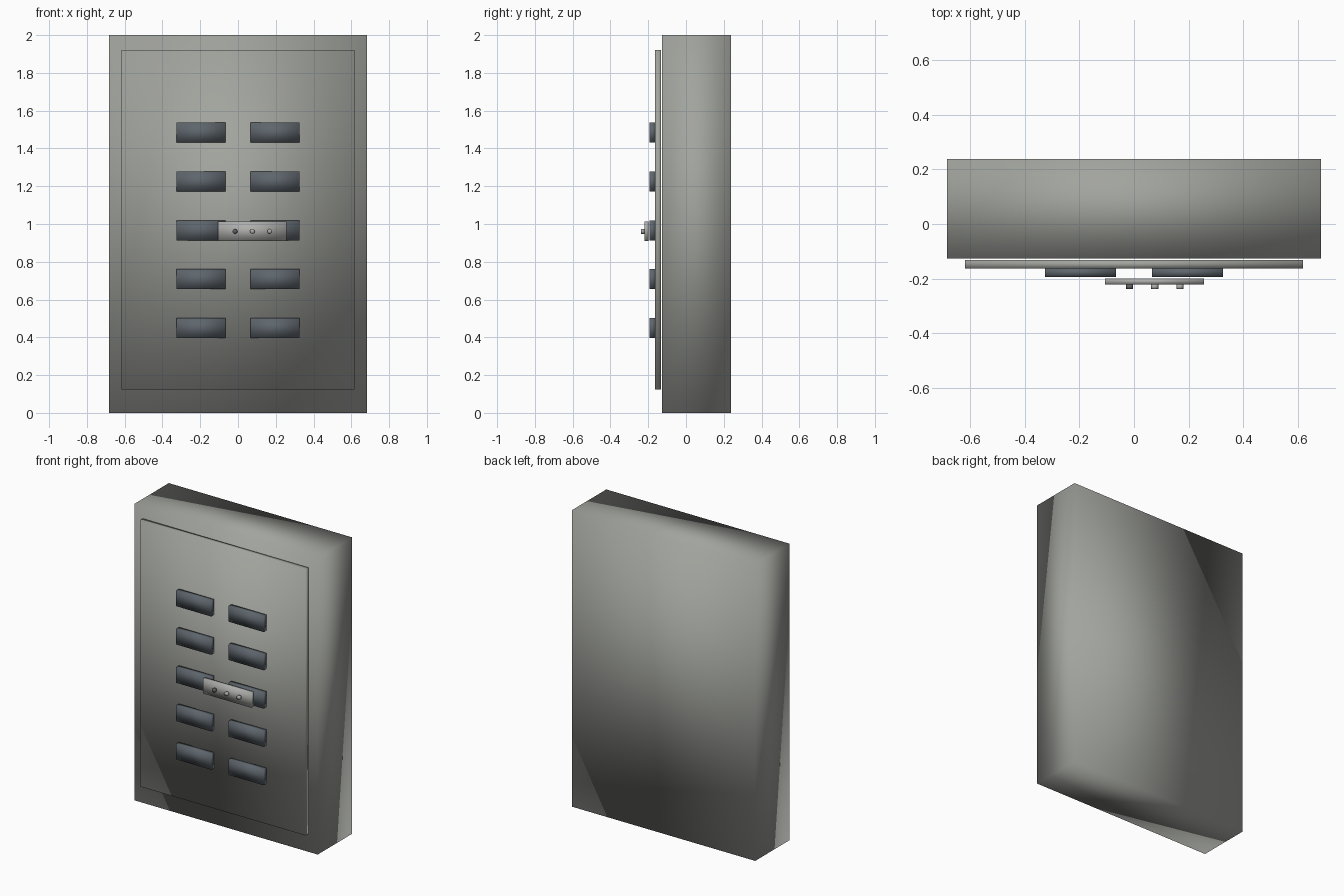
import bpy
import math

cube = bpy.data.objects.get("Cube")
if cube:
    bpy.data.objects.remove(cube, do_unlink=True)


def material(name, colour):
    mat = bpy.data.materials.new(name)
    mat.use_nodes = True
    mat.diffuse_color = (*colour, 1)
    mat.node_tree.nodes["Principled BSDF"].inputs["Base Color"].default_value = (*colour, 1)
    return mat


grey = material("warm grey metal", (0.36, 0.37, 0.34))
slate = material("slate blue", (0.11, 0.13, 0.15))
silver = material("light grey metal", (0.42, 0.42, 0.41))
dark = material("dark grey", (0.12, 0.12, 0.12))


def finish(name, mat):
    obj = bpy.context.object
    obj.name = name
    obj.data.materials.append(mat)
    bpy.ops.object.shade_smooth()
    return obj


def box(name, x, y, z, mat):
    """Softly shaded box spanning the given ranges."""
    spans = (x, y, z)
    bpy.ops.mesh.primitive_cube_add(size=1, location=[(a + b) / 2 for a, b in spans])
    bpy.context.object.scale = [b - a for a, b in spans]
    bpy.ops.object.transform_apply(location=False, rotation=False, scale=True)
    return finish(name, mat)


# Cabinet and its door
box("cabinet_body", (-0.683, 0.683), (-0.126, 0.238), (0, 2), grey)
box("door_panel", (-0.618, 0.618), (-0.163, -0.132), (0.125, 1.92), grey)

# Two columns of vent slats
for row in range(5):
    z = 0.45 + row * 0.2583
    for side, x in (("right", -0.1955), ("left", 0.1955)):
        box(f"vent_slat_{side}_{row + 1}", (x - 0.13, x + 0.13),
            (-0.193, -0.163), (z - 0.053, z + 0.053), slate)

# Small control plate with three round buttons
box("control_plate", (-0.106, 0.256), (-0.221, -0.199), (0.911, 1.012), silver)
for i, mat in enumerate((dark, silver, silver)):
    bpy.ops.mesh.primitive_cylinder_add(
        vertices=16, radius=0.013, depth=0.017,
        location=(-0.016 + i * 0.092, -0.2295, 0.961), rotation=(math.pi / 2, 0, 0))
    finish(f"button_{i + 1}", mat)
